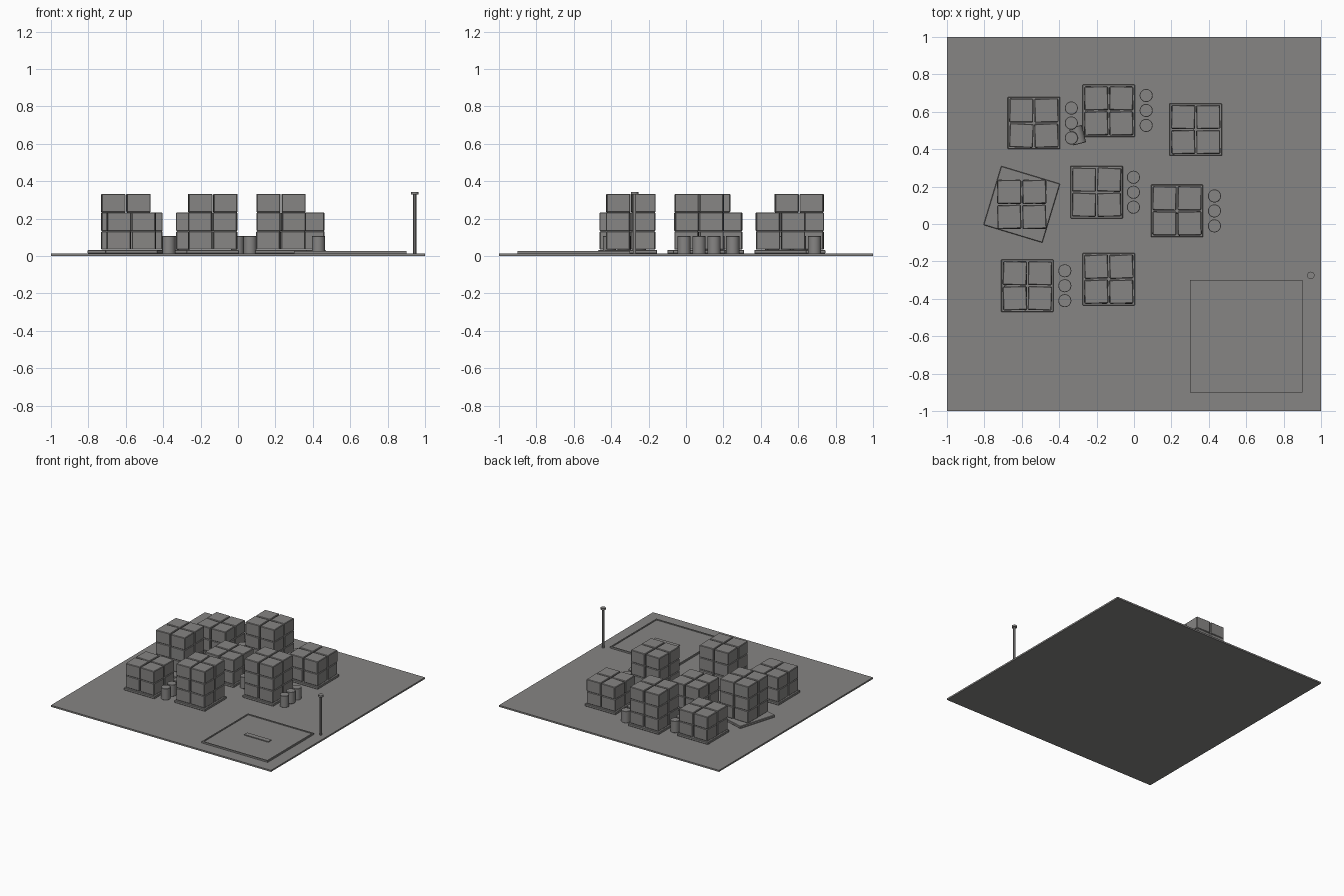
import bpy, math, random

if "Cube" in bpy.data.objects:
    bpy.data.objects.remove(bpy.data.objects["Cube"])

random.seed(4)
grey = bpy.data.materials.new("concrete grey")
grey.diffuse_color = (0.24, 0.235, 0.23, 1)
grey.use_nodes = True
grey.node_tree.nodes["Principled BSDF"].inputs["Base Color"].default_value = grey.diffuse_color
GROUND = 0.013


def finish(ob, name, bevel=0):
    ob.name = name
    ob.data.materials.append(grey)
    if bevel:
        m = ob.modifiers.new("bevel", 'BEVEL')
        m.width, m.segments = bevel, 1
    return ob


def box(name, x, y, z0, z1, sx, sy, rot=0, bevel=0):
    bpy.ops.mesh.primitive_cube_add(size=1, location=(x, y, (z0 + z1) / 2), rotation=(0, 0, rot))
    ob = bpy.context.object
    ob.scale = (sx, sy, z1 - z0)
    bpy.ops.object.transform_apply(location=False, rotation=False, scale=True)
    return finish(ob, name, bevel)


def cylinder(name, x, y, z, r, h, rot=(0, 0, 0), sides=20, bevel=0):
    bpy.ops.mesh.primitive_cylinder_add(vertices=sides, radius=r, depth=h, location=(x, y, z), rotation=rot)
    bpy.ops.object.shade_smooth_by_angle()
    return finish(bpy.context.object, name, bevel)


# Yard slab
box("yard_floor", 0, 0, 0, GROUND, 2, 2)

# Crate stacks: x, y, layers, pallet size, pallet turn in degrees
stacks = [
    (-0.535, 0.54, 2, 0.28, 0), (-0.135, 0.605, 3, 0.28, 0),
    (0.33, 0.505, 2, 0.28, 0), (-0.60, 0.105, 3, 0.329, -16.8),
    (-0.20, 0.17, 2, 0.28, 0), (0.23, 0.07, 3, 0.28, 0),
    (-0.57, -0.33, 2, 0.28, 0), (-0.135, -0.295, 3, 0.28, 0),
]
for x, y, layers, size, turn in stacks:
    box("pallet", x, y, GROUND, 0.033, size, size, math.radians(turn), 0.003)
    for k in range(layers):
        z = 0.034 + k * 0.1
        for i in (-1, 1):
            for j in (-1, 1):
                box("crate", x + i * 0.067, y + j * 0.067, z, z + 0.099, 0.127, 0.127,
                    math.radians(random.uniform(-2.5, 2.5)), 0.004)

# Rows of three drums beside some stacks
for x, y in [(-0.335, 0.54), (0.065, 0.607), (-0.003, 0.17), (0.43, 0.07), (-0.37, -0.33)]:
    for k in (-1, 0, 1):
        cylinder("drum", x, y + k * 0.08, GROUND + 0.0475, 0.035, 0.095, bevel=0.002)

# Drum lying on its side
cylinder("fallen_drum", -0.302, 0.475, GROUND + 0.035, 0.035, 0.095,
         (math.pi / 2, 0, math.radians(14)), bevel=0.002)

# Loading pad with raised border and centre bar
px, py = 0.6, -0.6
box("pad", px, py, GROUND, 0.02, 0.6, 0.6)
for s in (-1, 1):
    box("pad_border", px, py + s * 0.295, GROUND, 0.026, 0.6, 0.01)
    box("pad_border", px + s * 0.295, py, GROUND, 0.026, 0.01, 0.58)
box("pad_centre_bar", px, py, GROUND, 0.027, 0.22, 0.04)

# Lamp post
cylinder("lamp_post", 0.945, -0.275, (GROUND + 0.33) / 2, 0.009, 0.33 - GROUND, sides=12)
cylinder("lamp_head", 0.945, -0.275, 0.336, 0.02, 0.014, sides=16)
